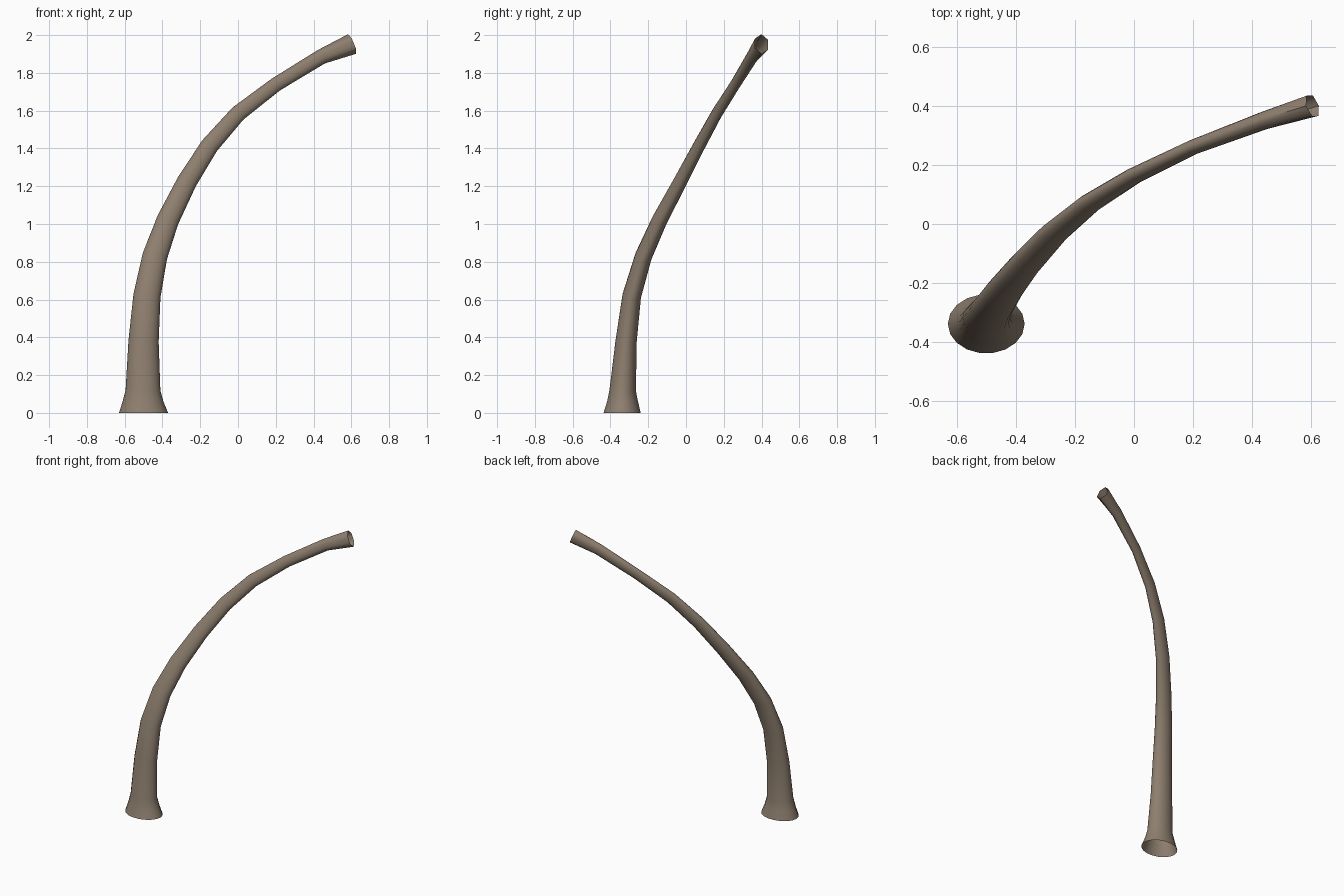
import bpy, bmesh, math
from mathutils import Vector

if "Cube" in bpy.data.objects:
    bpy.data.objects.remove(bpy.data.objects["Cube"])

# Rings along the bent trunk: centre x, y, z, in-bend radius, sideways radius
RINGS = [
    (-0.50, -0.338, 0.00, 0.130, 0.100),
    (-0.503, -0.336, 0.06, 0.108, 0.083),
    (-0.503, -0.335, 0.12, 0.092, 0.071),
    (-0.50, -0.317, 0.38, 0.080, 0.057),
    (-0.482, -0.287, 0.62, 0.072, 0.050),
    (-0.44, -0.225, 0.83, 0.066, 0.045),
    (-0.372, -0.140, 1.02, 0.059, 0.041),
    (-0.270, -0.030, 1.225, 0.053, 0.036),
    (-0.150, 0.070, 1.415, 0.048, 0.031),
    (0.000, 0.163, 1.585, 0.043, 0.027),
    (0.200, 0.260, 1.738, 0.038, 0.025),
    (0.440, 0.350, 1.885, 0.040, 0.030),
    (0.604, 0.400, 1.953, 0.056, 0.041),
]
SIDES = 18

bark = bpy.data.materials.new("taupe bark")
bark.diffuse_color = (0.27, 0.212, 0.158, 1)
bark.use_nodes = True
bark.node_tree.nodes["Principled BSDF"].inputs["Base Color"].default_value = bark.diffuse_color

# Trunk: open tube of elliptical rings, flared foot and six-cornered tip
bm = bmesh.new()
centres = [Vector(r[:3]) for r in RINGS]
loops = []
for i, (_, _, _, ru, rv) in enumerate(RINGS):
    t = (centres[min(i + 1, len(RINGS) - 1)] - centres[max(i - 1, 0)]).normalized()
    if i < 2:
        t = Vector((0, 0, 1))
    v = Vector((0, 1, 0))
    v = (v - t * v.dot(t)).normalized()
    u = v.cross(t)
    loop = []
    for k in range(SIDES):
        a = 2 * math.pi * k / SIDES
        f = 1.0
        if i == len(RINGS) - 1:
            f = math.cos(math.pi / 6) / math.cos(a % (math.pi / 3) - math.pi / 6)
        loop.append(bm.verts.new(centres[i] + f * (u * ru * math.cos(a) + v * rv * math.sin(a))))
    loops.append(loop)
for lo, hi in zip(loops, loops[1:]):
    for k in range(SIDES):
        n = (k + 1) % SIDES
        bm.faces.new((lo[k], lo[n], hi[n], hi[k]))

mesh = bpy.data.meshes.new("trunk")
bm.to_mesh(mesh)
bm.free()
mesh.materials.append(bark)
trunk = bpy.data.objects.new("trunk", mesh)
bpy.context.collection.objects.link(trunk)
bpy.context.view_layer.objects.active = trunk
trunk.select_set(True)
bpy.ops.object.shade_smooth_by_angle(angle=math.radians(40))
